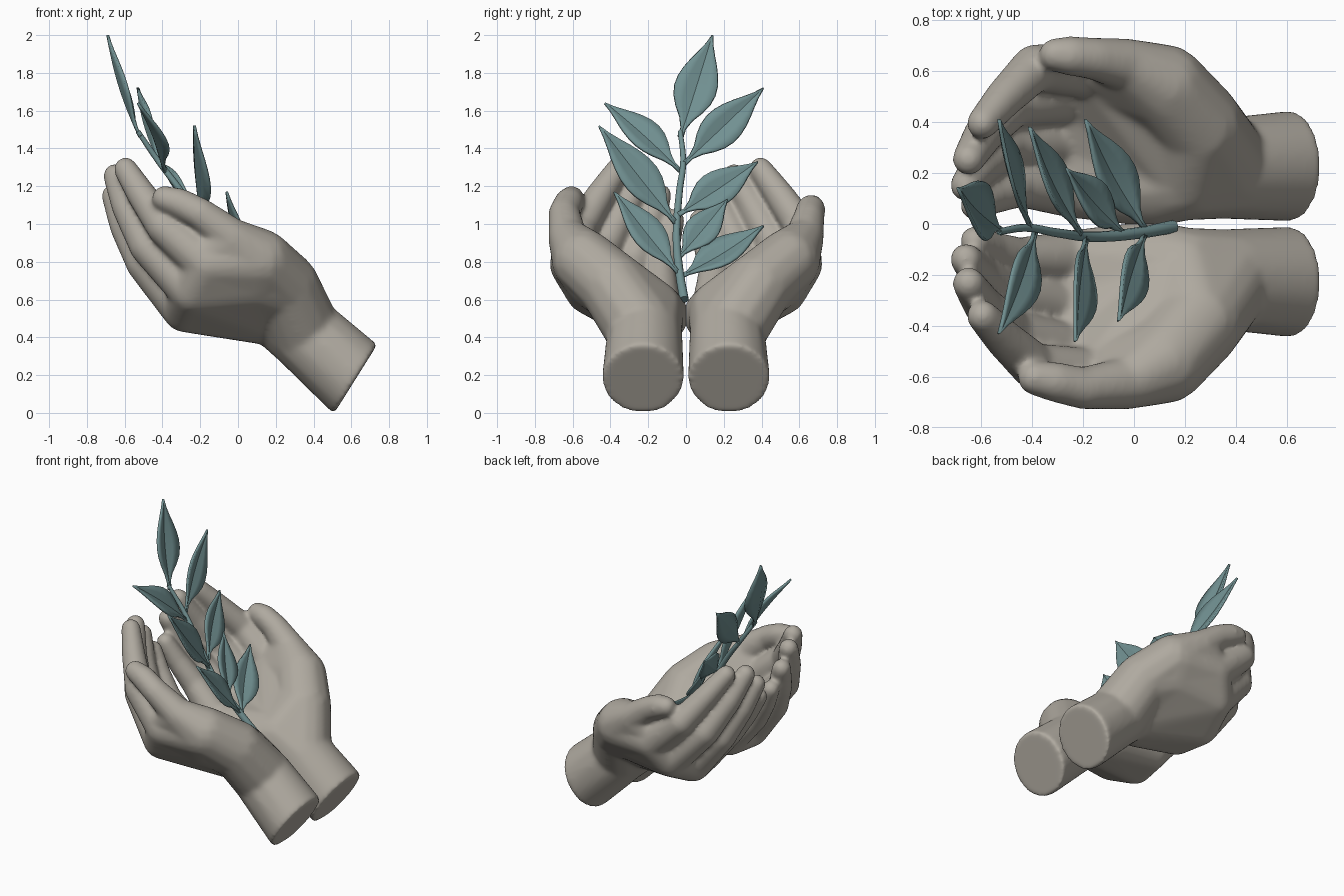
import bpy, bmesh, math
from mathutils import Vector as V

if "Cube" in bpy.data.objects:
    bpy.data.objects.remove(bpy.data.objects["Cube"])


def material(name, col):
    m = bpy.data.materials.new(name)
    m.diffuse_color = (*col, 1)
    m.use_nodes = True
    m.node_tree.nodes["Principled BSDF"].inputs["Base Color"].default_value = m.diffuse_color
    return m


CLAY = material("warm grey clay", (0.43, 0.40, 0.35))
LEAF = material("dusty teal", (0.165, 0.28, 0.285))


def finish(bm, name, mat):
    me = bpy.data.meshes.new(name)
    bm.to_mesh(me)
    bm.free()
    me.materials.append(mat)
    ob = bpy.data.objects.new(name, me)
    bpy.context.collection.objects.link(ob)
    for p in me.polygons:
        p.use_smooth = True
    return ob


def ball(x, y, z, r):
    """Points on a sphere, to be wrapped in a hull."""
    pts = [V((x, y, z + r)), V((x, y, z - r))]
    for i in range(1, 9):
        a = math.pi * i / 9
        for j in range(16):
            b = math.tau * j / 16
            pts.append(V((x + r * math.sin(a) * math.cos(b), y + r * math.sin(a) * math.sin(b), z + r * math.cos(a))))
    return pts


def hull(target, *groups):
    """Add the convex hull of the point groups to the target bmesh."""
    bm = bmesh.new()
    for g in groups:
        for p in g:
            bm.verts.new(p)
    bmesh.ops.convex_hull(bm, input=bm.verts)
    bmesh.ops.delete(bm, geom=[v for v in bm.verts if not v.link_faces], context='VERTS')
    bmesh.ops.recalc_face_normals(bm, faces=bm.faces)
    tmp = bpy.data.meshes.new("tmp")
    bm.to_mesh(tmp)
    bm.free()
    target.from_mesh(tmp)
    bpy.data.meshes.remove(tmp)


# Finger joints from knuckle to tip: x, y, z, radius
FINGERS = [
    [(-.16, .605, .785, .118), (-.39, .59, .98, .093), (-.51, .475, 1.155, .078), (-.595, .38, 1.29, .064)],
    [(-.24, .515, .645, .123), (-.48, .455, .88, .096), (-.59, .34, 1.09, .080), (-.65, .245, 1.255, .065)],
    [(-.28, .325, .550, .124), (-.50, .30, .79, .094), (-.60, .22, .985, .080), (-.66, .145, 1.15, .064)],
    [(-.25, .135, .540, .112), (-.45, .145, .74, .086), (-.555, .105, .89, .072), (-.625, .07, 1.02, .060)],
]


def hand(name, side, spread, thumb_end):
    B = lambda p: ball(p[0], p[1] * side, p[2], p[3])
    bm = bmesh.new()
    wrist = (.35, .218, .425, .20)
    carpal = (.20, .19, .53, .178)
    heel = (.08, .13, .515, .145)
    cmc = (.25, .385, .67, .182)
    thenar = (.12, .54, .805, .168)
    centre = (.10, .48, .70, .155)
    # forearm with flat cut end
    c, u = V((.622, .228 * side, .178)), V((.532, 0, .847))
    ring = [c + .217 * (u * math.cos(math.tau * i / 40) + V((0, math.sin(math.tau * i / 40), 0))) for i in range(40)]
    hull(bm, ring, B(wrist))
    hull(bm, B(wrist), B(carpal), B(cmc))
    # palm: thick sheet from wrist to the knuckles
    fingers = [[f[0]] + [(p[0], p[1] * spread, p[2], p[3]) for p in f[1:]] for f in FINGERS]
    idx, mid, rng, pky = [f[0] for f in fingers]
    hull(bm, B(carpal), B(heel), B(pky), B(rng))
    hull(bm, B(carpal), B(rng), B(mid))
    hull(bm, B(carpal), B(centre), B(mid), B(idx))
    hull(bm, B(cmc), B(carpal), B(centre))
    # thumb
    hull(bm, B(cmc), B(thenar))
    hull(bm, B(thenar), B(centre), B(idx))
    chain = [thenar, (-.03, .625, .925, .105)] + thumb_end
    for a, b in zip(chain, chain[1:]):
        hull(bm, B(a), B(b))
    hull(bm, B(thenar), B(chain[1]), B((-.17, .615, .84, .09)))
    # fingers
    for f in fingers:
        for a, b in zip(f, f[1:]):
            hull(bm, B(a), B(b))
    ob = finish(bm, name, CLAY)
    r = ob.modifiers.new("fuse", 'REMESH')
    r.mode, r.voxel_size, r.use_smooth_shade = 'VOXEL', .0125, True
    s = ob.modifiers.new("soften", 'SMOOTH')
    s.factor, s.iterations = .5, 18
    return ob


hand("near_hand", -1, .95, [(-.20, .645, 1.055, .084), (-.31, .62, 1.11, .080), (-.39, .605, 1.135, .068)])
hand("far_hand", 1, 1.04, [(-.16, .650, 1.03, .084), (-.25, .66, 1.075, .079), (-.31, .665, 1.09, .066)])

# stem: tapered curve tube
cu = bpy.data.curves.new("stem", 'CURVE')
cu.dimensions, cu.bevel_depth, cu.bevel_resolution, cu.use_fill_caps = '3D', .022, 3, True
path = [(.155, -.01, .60), (.02, -.035, .75), (-.16, -.05, .95), (-.30, -.035, 1.17), (-.42, -.015, 1.33), (-.53, -.03, 1.49)]
sp = cu.splines.new('BEZIER')
sp.bezier_points.add(len(path) - 1)
for i, (bp, p) in enumerate(zip(sp.bezier_points, path)):
    bp.co = p
    bp.handle_left_type = bp.handle_right_type = 'AUTO'
    bp.radius = 1.15 - .11 * i
cu.materials.append(LEAF)
bpy.context.collection.objects.link(bpy.data.objects.new("stem", cu))

PROFILE = [.13, .12, .32, .66, .90, 1, .97, .84, .64, .40, .18, .02]


def leaf(name, base, tip, half, facing, bow):
    """Folded blade: base to tip, half width, facing direction, sag."""
    base, tip = V(base), V(tip)
    d = (tip - base).normalized()
    side = d.cross(V(facing)).normalized()
    n = side.cross(d)
    bm = bmesh.new()
    rows = []
    for i, w in enumerate(PROFILE):
        t = i / (len(PROFILE) - 1)
        c = base.lerp(tip, t) - n * bow * math.sin(math.pi * t)
        rows.append([bm.verts.new(c + side * half * w * k + n * half * w * .32 * abs(k))
                     for k in (-1, -.5, 0, .5, 1)])
    for a, b in zip(rows, rows[1:]):
        for k in range(4):
            bm.faces.new((a[k], a[k + 1], b[k + 1], b[k]))
        bm.edges.get((a[2], b[2])).smooth = False  # crisp midrib
    ob = finish(bm, name, LEAF)
    s = ob.modifiers.new("thickness", 'SOLIDIFY')
    s.thickness, s.offset = .014, 0


LEAVES = [
    ((-.52, -.03, 1.46), (-.69, .14, 2.0), .112, (1, 0, .3), .02),
    ((-.41, -.01, 1.32), (-.53, .41, 1.72), .100, (1, 0, .15), .02),
    ((-.21, -.04, 1.05), (-.41, .38, 1.33), .098, (1, 0, .4), .02),
    ((-.04, -.04, .82), (-.27, .22, 1.13), .088, (1, 0, .5), .015),
    ((.05, -.03, .72), (-.19, .41, .99), .098, (.75, 0, .8), .025),
    ((-.39, -.03, 1.28), (-.53, -.43, 1.64), .092, (.75, 0, .7), -.015),
    ((-.19, -.05, 1.00), (-.23, -.46, 1.52), .104, (1, .2, .4), .01),
    ((.04, -.04, .74), (-.06, -.38, 1.17), .092, (1, .2, .6), .01),
]
for i, args in enumerate(LEAVES):
    leaf("leaf_%d" % (i + 1), *args)
